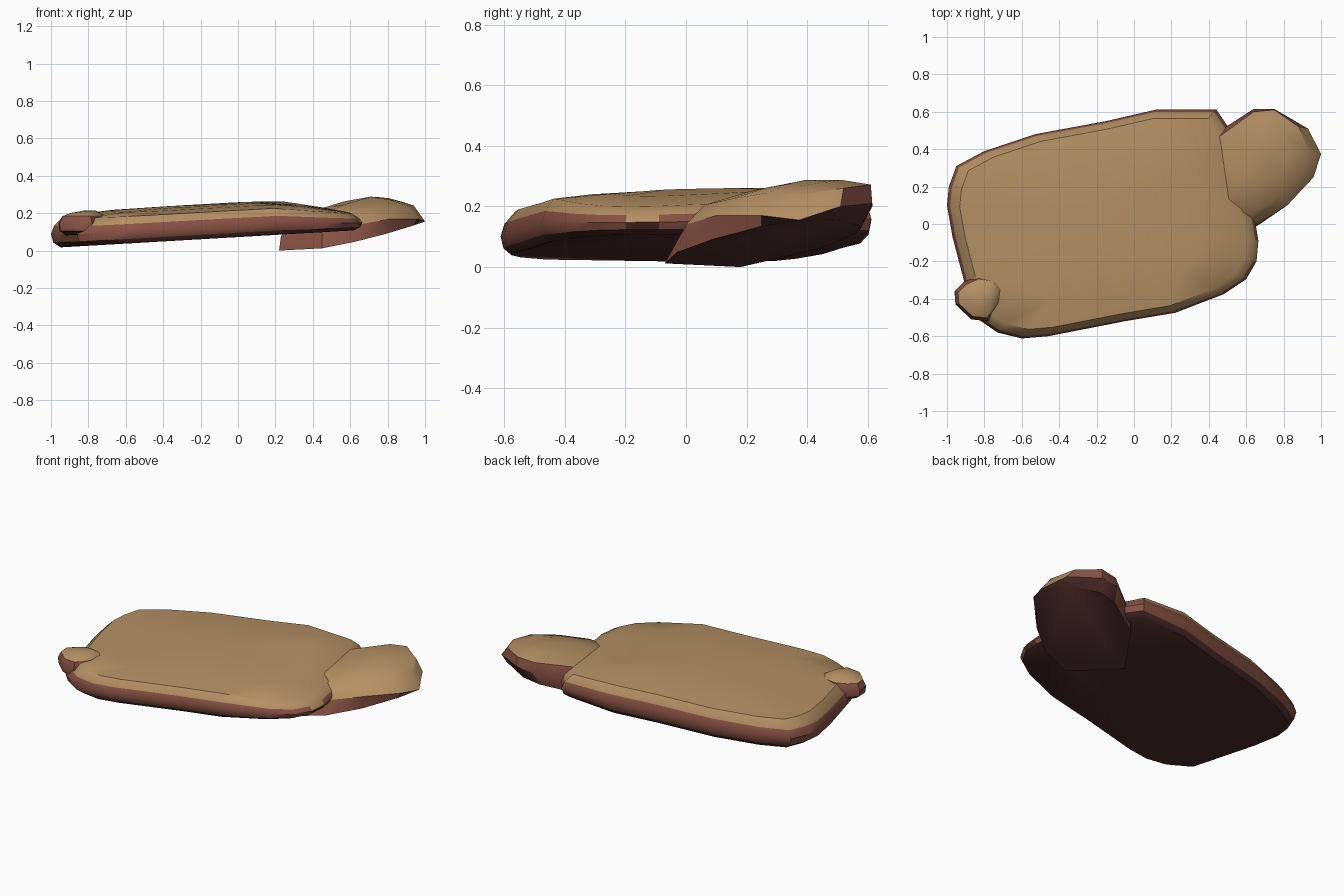
import bpy, bmesh, math
from mathutils import Vector


def material(name, rgb):
    m = bpy.data.materials.new(name)
    m.diffuse_color = (*rgb, 1)
    return m


MATS = [material("sandy_top", (0.46, 0.28, 0.13)),
        material("red_side", (0.25, 0.085, 0.06)),
        material("dark_underside", (0.075, 0.026, 0.024))]


def loft(name, rings, apex):
    """Skin stacked rings, cap the bottom, fan the top; colour by facing."""
    bm = bmesh.new()
    loops = [[bm.verts.new(p) for p in r] for r in rings]
    n = len(loops[0])
    for a, b in zip(loops, loops[1:]):
        for i in range(n):
            j = (i + 1) % n
            bm.faces.new((a[i], a[j], b[j], b[i]))
    tip = bm.verts.new(apex)
    for i in range(n):
        bm.faces.new((loops[-1][i], loops[-1][(i + 1) % n], tip))
    bm.faces.new(loops[0][::-1])
    bmesh.ops.recalc_face_normals(bm, faces=bm.faces)
    bm.normal_update()
    for f in bm.faces:
        f.material_index = 0 if f.normal.z > 0.55 else (2 if f.normal.z < -0.45 else 1)
    me = bpy.data.meshes.new(name)
    bm.to_mesh(me)
    bm.free()
    for m in MATS:
        me.materials.append(m)
    ob = bpy.data.objects.new(name, me)
    bpy.context.collection.objects.link(ob)
    bpy.context.view_layer.objects.active = ob
    ob.select_set(True)
    bpy.ops.object.shade_smooth_by_angle(angle=math.radians(35))
    ob.select_set(False)
    return ob


# Main slab: one outline scaled through the height of a tilted layer
outline = [(-1.0, 0.1), (-0.97, -0.07), (-0.91, -0.3), (-0.86, -0.49), (-0.73, -0.58),
           (-0.6, -0.612), (-0.46, -0.6), (-0.05, -0.52), (0.22, -0.475),
           (0.48, -0.375), (0.6, -0.295), (0.655, -0.2), (0.665, -0.09),
           (0.65, 0.0), (0.62, 0.2), (0.53, 0.48), (0.44, 0.612), (0.12, 0.612),
           (-0.15, 0.55), (-0.53, 0.48), (-0.8, 0.39), (-0.95, 0.31), (-0.99, 0.2)]
cx, cy = -0.15, 0.0


def slab_point(x, y, s, t):
    x, y = cx + (x - cx) * s, cy + (y - cy) * s
    low = 0.072 + 0.058 * x
    high = 0.245 + 0.05 * x + 0.03 * y - 0.15 * max(0, x - 0.2)
    return (x, y, low + t * (high - low))


layers = [(0.94, 0), (0.985, 0.15), (1, 0.4), (0.98, 0.65), (0.92, 0.9),
          (0.65, 1.0), (0.33, 1.04)]
loft("main_slab", [[slab_point(x, y, s, t) for x, y in outline] for s, t in layers],
     slab_point(cx, cy, 1, 1.05))

# Tilted boulder tucked beneath the right-hand end
bottom = [(0.22, 0.18), (0.45, -0.07), (0.63, -0.03), (0.8, 0.09), (0.94, 0.25),
          (0.97, 0.375), (0.9, 0.5), (0.73, 0.58), (0.62, 0.57), (0.4, 0.45)]
middle = [(0.23, 0.19, 0.08), (0.45, -0.01, 0.12), (0.65, 0.0, 0.14), (0.82, 0.1, 0.17),
          (0.96, 0.25, 0.17), (1.0, 0.375, 0.155), (0.93, 0.51, 0.2),
          (0.75, 0.615, 0.21), (0.64, 0.615, 0.2), (0.46, 0.5, 0.17)]
upper = [(0.33, 0.22, 0.17), (0.46, 0.07, 0.2), (0.63, 0.06, 0.205), (0.78, 0.15, 0.225),
         (0.89, 0.27, 0.245), (0.94, 0.38, 0.24), (0.88, 0.52, 0.26),
         (0.75, 0.61, 0.272), (0.64, 0.6, 0.26), (0.46, 0.47, 0.23)]
crown = Vector((0.71, 0.4, 0.288))
inner = [Vector(p).lerp(crown, 0.45) + Vector((0, 0, 0.008)) for p in upper]
loft("right_boulder",
     [[(x, y, 0.176 * (x - 0.22) + 0.114 * (y - 0.18)) for x, y in bottom],
      middle, upper, inner], crown)

# Small stone resting on the front left corner
stone = [(-0.96, -0.36), (-0.955, -0.43), (-0.87, -0.51), (-0.78, -0.52),
         (-0.71, -0.43), (-0.69, -0.34), (-0.74, -0.29), (-0.83, -0.275), (-0.91, -0.31)]
sx, sy = -0.83, -0.4
loft("small_stone",
     [[(sx + (x - sx) * s, sy + (y - sy) * s, z + 0.1 * (x - sx) * (1 - s)) for x, y in stone]
      for s, z in [(0.7, 0.085), (0.95, 0.105), (1, 0.145), (0.85, 0.185), (0.5, 0.207)]],
     (sx, sy, 0.213))
